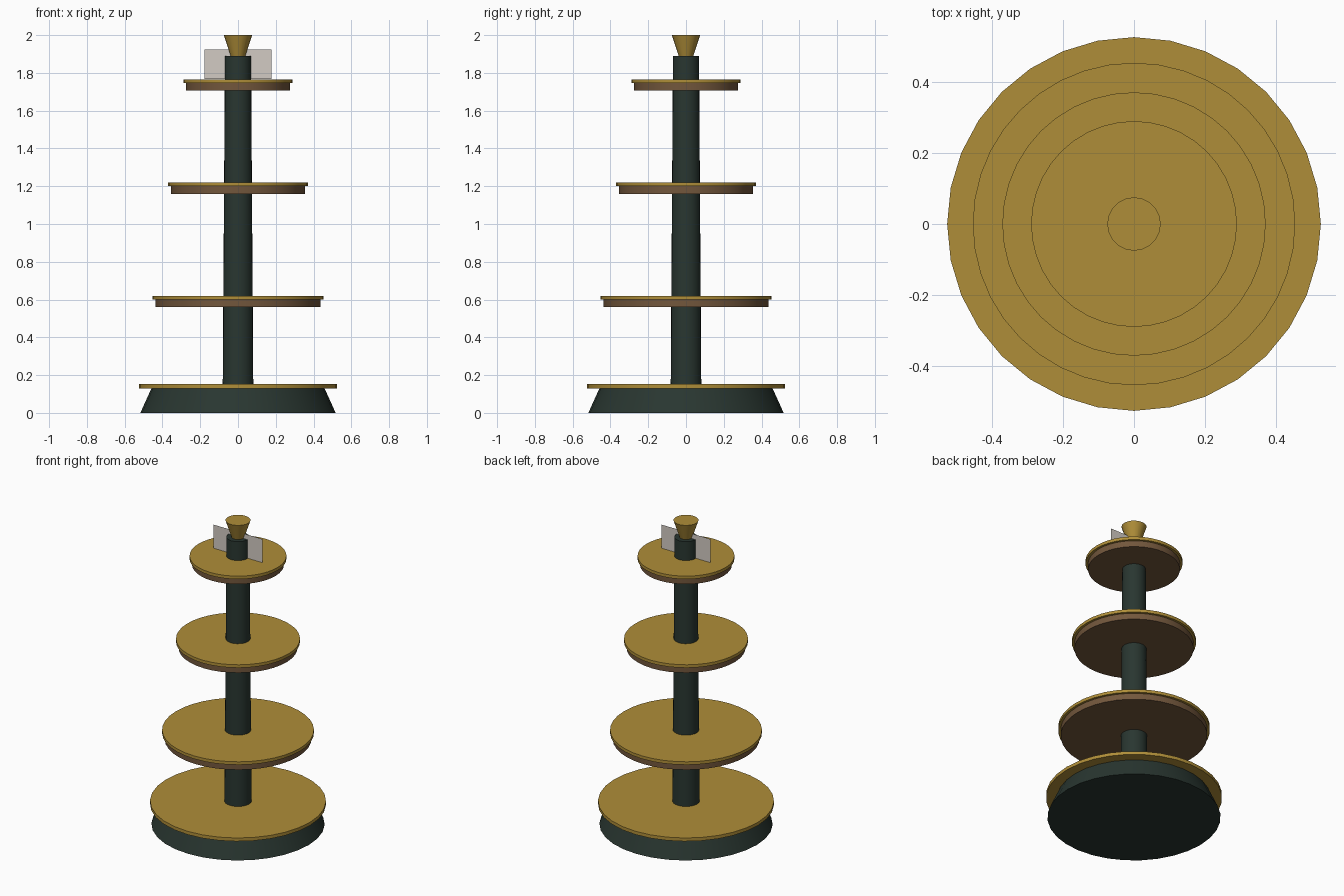
import bpy, math

if "Cube" in bpy.data.objects:
    bpy.data.objects.remove(bpy.data.objects["Cube"])


def material(name, color):
    m = bpy.data.materials.new(name)
    m.diffuse_color = (*color, 1)
    m.use_nodes = True
    m.node_tree.nodes["Principled BSDF"].inputs["Base Color"].default_value = m.diffuse_color
    return m


gold = material("brass", (0.43, 0.27, 0.04))
green = material("dark_green", (0.022, 0.037, 0.03))
wood = material("wood", (0.17, 0.095, 0.045))
paper = material("pale_panel", (0.65, 0.6, 0.55))


def drum(name, z0, z1, r0, r1, sides, mat):
    bpy.ops.mesh.primitive_cone_add(vertices=sides, radius1=r0, radius2=r1,
                                    depth=z1 - z0, location=(0, 0, (z0 + z1) / 2))
    ob = bpy.context.object
    ob.name = name
    ob.data.materials.append(mat)
    bpy.ops.object.shade_smooth_by_angle(angle=math.radians(30))
    return ob


# Flared base with brass rim
drum("base", 0, 0.135, 0.517, 0.456, 32, green)
drum("base_rim", 0.13, 0.152, 0.525, 0.525, 32, gold)

# Tapered central column
drum("column", 0.14, 1.89, 0.081, 0.069, 24, green)

# Three tiers: wooden shelf with a wider brass rim on top
for i, (z, r) in enumerate([(0.56, 0.438), (1.16, 0.355), (1.706, 0.274)], 1):
    drum(f"tier_shelf_{i}", z, z + 0.042, r, r, 40, wood)
    drum(f"tier_rim_{i}", z + 0.04, z + 0.06, r + 0.015, r + 0.015, 40, gold)

# Flared finial
drum("finial", 1.885, 2.0, 0.037, 0.075, 20, gold)

# Thin upright panel behind the column top
bpy.ops.mesh.primitive_plane_add(size=1, location=(0, 0, 1.845),
                                 rotation=(math.pi / 2, 0, 0))
panel = bpy.context.object
panel.name = "top_panel"
panel.scale = (0.356, 0.155, 1)
panel.data.materials.append(paper)
